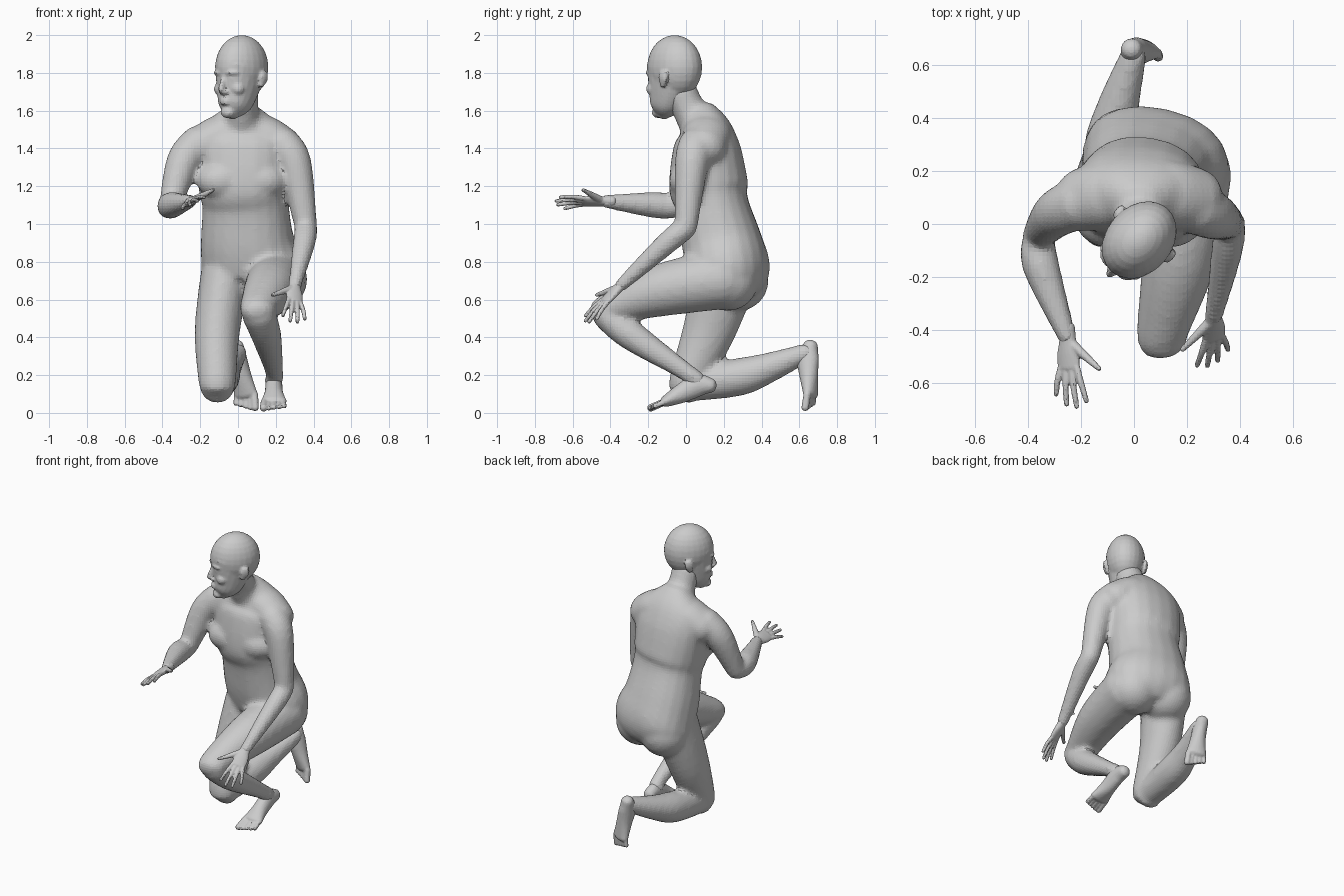
import bpy, bmesh, math
from mathutils import Vector, Matrix

cube = bpy.data.objects.get("Cube")
if cube:
    bpy.data.objects.remove(cube, do_unlink=True)

SIDES = 20
STEPS = 5
ACROSS, DEEP, UPRIGHT = Vector((1, 0, 0)), Vector((0, 1, 0)), Vector((0, 0, 1))
GREY = (.6, .6, .6, 1)
clay = bpy.data.materials.new("matte_grey")
clay.use_nodes = True
clay.diffuse_color = GREY
clay.node_tree.nodes["Principled BSDF"].inputs["Base Color"].default_value = GREY


def spline(before, start, end, after, t):
    """Catmull-Rom interpolation between start and end."""
    tangent_in = (end - before) / 2
    tangent_out = (after - start) / 2
    rise = end - start
    cubic = tangent_in + tangent_out - rise - rise
    square = rise - tangent_in - cubic
    return start + tangent_in * t + square * t * t + cubic * t * t * t


def bulge(value, power):
    return math.copysign(abs(value) ** power, value)


def tube(bm, stations, wide=ACROSS, end_wide=None, cap=.8, power=1):
    """Loft ellipses along a path; a station is (x, y, z, half width[, half depth]).
    A power below one makes the section boxier."""
    points = [Vector(s if len(s) == 5 else (*s, s[-1])) for s in stations]
    points = [points[0], *points, points[-1]]
    path = []
    for window in zip(points, points[1:], points[2:], points[3:]):
        path += [spline(*window, step / STEPS) for step in range(STEPS)]
    path.append(points[-1])
    last = len(path) - 1
    angles = [math.tau * k / SIDES for k in range(SIDES)]
    rings = []
    for i, point in enumerate(path):
        tangent = (path[min(i + 1, last)].xyz - path[max(i - 1, 0)].xyz).normalized()
        side = wide.lerp(end_wide or wide, i / last)
        side = (side - tangent * side.dot(tangent)).normalized()
        height = tangent.cross(side)
        half_width, half_depth = point[3], point[4]
        # The two ends are closed with domes
        domes = [0]
        if i == 0:
            domes = [-1.4, -1, -.5, 0]
        elif i == last:
            domes = [0, .5, 1, 1.4]
        for dome in domes:
            scale = math.cos(dome)
            centre = point.xyz + tangent * math.sin(dome) * min(half_width, half_depth) * cap
            rings.append([bm.verts.new(centre
                                       + side * half_width * scale * bulge(math.cos(a), power)
                                       + height * half_depth * scale * bulge(math.sin(a), power))
                          for a in angles])
    for lower, upper in zip(rings, rings[1:]):
        for k in range(SIDES):
            bm.faces.new((lower[k - 1], lower[k], upper[k], upper[k - 1]))
    bm.faces.new(rings[0][::-1])
    bm.faces.new(rings[-1])


def ball(bm, centre, size, yaw=0):
    matrix = Matrix.LocRotScale(Vector(centre), Matrix.Rotation(yaw, 3, 'Z'), Vector(size))
    bmesh.ops.create_uvsphere(bm, u_segments=24, v_segments=14, radius=1, matrix=matrix)


def finish(bm, name, voxel, smooth, matrix=Matrix()):
    """Fuse the overlapping volumes into one skin."""
    bm.transform(matrix)
    bmesh.ops.recalc_face_normals(bm, faces=bm.faces)
    mesh = bpy.data.meshes.new(name)
    bm.to_mesh(mesh)
    bm.free()
    mesh.materials.append(clay)
    part = bpy.data.objects.new(name, mesh)
    bpy.context.collection.objects.link(part)
    fuse = part.modifiers.new("fuse", 'REMESH')
    fuse.mode = 'VOXEL'
    fuse.voxel_size = voxel
    soften = part.modifiers.new("soften", 'SMOOTH')
    soften.factor = .5
    soften.iterations = smooth


# Torso, from the neck root down to the twisted pelvis
body = bmesh.new()
hip_line = Vector((1, -.25, 0))
tube(body, [(.02, .06, 1.6, .1, .09), (.02, .1, 1.5, .22, .14), (.02, .11, 1.4, .25, .18),
            (.03, .12, 1.2, .24, .21), (.04, .14, 1.1, .23, .19), (.05, .19, .9, .25, .21),
            (.08, .23, .75, .28, .21), (.08, .23, .65, .24, .16)],
     end_wide=hip_line, cap=.3, power=.9)
neck_root = Vector((.02, .11, 1.47))
for side in (-1, 1):
    middle = neck_root + ACROSS * side * .11
    ball(body, middle - UPRIGHT * .24 - DEEP * .1, (.13, .1, .1))                # chest
    ball(body, Vector((.08, .25, .7)) + hip_line * side * .11, (.16, .16, .16))  # buttocks
    shoulder = neck_root + Vector((side * .22, -.02, -.07))
    tube(body, [(*neck_root, .13, .1), (*middle, .13, .11), (*shoulder, .12, .11)], DEEP)
tube(body, [(.02, .1, 1.48, .12), (.02, .02, 1.6, .09), (.02, -.03, 1.7, .09)])  # neck

# Right arm held forward
tube(body, [(-.2, .08, 1.43, .1), (-.29, .04, 1.33, .09), (-.36, -.04, 1.09, .06)])
right_wrist = Vector((-.25, -.43, 1.12))
tube(body, [(-.36, -.05, 1.09, .06), (-.35, -.16, 1.1, .07), (*right_wrist, .035)])
# Left arm resting on the raised knee
left_wrist = Vector((.3, -.35, .67))
tube(body, [(.23, .06, 1.42, .1), (.3, .03, 1.32, .09), (.36, 0, .98, .06)])
tube(body, [(.36, 0, .98, .06), (.35, -.1, .9, .06), (*left_wrist, .035)])

# Left leg: thigh forward, shin slanting back to the foot
tube(body, [(.21, .2, .71, .16), (.17, -.13, .65, .14), (.11, -.39, .56, .1, .09), (.11, -.45, .54, .09, .07)])
tube(body, [(.11, -.42, .52, .09, .08), (.15, -.29, .41, .08), (.19, -.02, .23, .05), (.19, .06, .17, .05)])
# Right leg: thigh upright, shin lying back
tube(body, [(-.07, .21, .72, .13, .17), (-.11, .12, .43, .12, .14), (-.11, .01, .17, .1), (-.11, .01, .14, .09)])
tube(body, [(-.11, .02, .15, .09), (-.09, .28, .19, .1), (-.06, .44, .24, .08), (0, .64, .32, .05)])
finish(body, "body", .016, 7)

# Head, modelled facing the front and then turned to its right
head = bmesh.new()
ball(head, (0, 0, 1.83), (.125, .16, .17))
tube(head, [(0, -.09, 1.58, .04), (0, -.07, 1.62, .08), (0, -.04, 1.69, .1, .11), (0, -.01, 1.82, .12, .15)],
     cap=.5, power=.9)
tube(head, [(0, -.14, 1.79, .012), (0, -.17, 1.71, .016)])   # nose
ball(head, (0, -.15, 1.7), (.03, .02, .013))                 # nostrils
for lip in (1.64, 1.655):
    ball(head, (0, -.14, lip), (.03, .016, .01))
ball(head, (0, -.115, 1.59), (.04, .03, .03))                # chin
for side in (-1, 1):
    ball(head, (side * .045, -.13, 1.8), (.04, .026, .013), side * .35)  # brow
    ball(head, (side * .042, -.126, 1.77), (.02, .017, .012))            # eye
    ball(head, (side * .06, -.1, 1.715), (.038, .036, .035))             # cheek
    tube(head, [(side * .12, .02, 1.73, .01, .016), (side * .13, .03, 1.77, .012, .03),
                (side * .13, .035, 1.8, .01, .024)])                     # ear
finish(head, "head", .009, 3,
       Matrix.Translation((.02, -.06, 0)) @ Matrix.Rotation(math.radians(-41), 4, 'Z'))


def hand(name, wrist, along, thumb):
    """Palm, four splayed fingers and a thumb, with the back of the hand up."""
    along = Vector(along).normalized()
    thumb = Vector(thumb)
    thumb = (thumb - along * thumb.dot(along)).normalized()
    back = along.cross(thumb)
    if back.z < 0:
        back.negate()
    matrix = Matrix.Translation(wrist) @ Matrix((along, thumb, back)).transposed().to_4x4()
    bm = bmesh.new()
    tube(bm, [(-.04, 0, 0, .03), (.01, 0, 0, .034, .025), (.06, 0, 0, .046, .022), (.11, 0, 0, .046, .017)], DEEP)
    for finger, length in enumerate((.13, .15, .14, .1)):
        offset = .034 - .0225 * finger
        tube(bm, [(.11, offset, 0, .013), (.11 + length / 2, offset * 1.5, 0, .012),
                  (.11 + length, offset * 1.9, -.01, .01)], DEEP)
    tube(bm, [(.02, .015, 0, .02), (.06, .06, 0, .017), (.12, .13, 0, .01)], UPRIGHT)
    finish(bm, name, .006, 2, matrix)


hand("right_hand", right_wrist, along=(.04, -1, 0), thumb=(.85, 0, .45))
hand("left_hand", left_wrist, along=(0, -.7, -.7), thumb=(-.85, -.45, .1))


def foot(name, stations, tip, wide):
    """Heel-to-ball loft with five toes; wide points to the big toe."""
    wide = Vector(wide).normalized()
    bm = bmesh.new()
    tube(bm, stations, wide)
    root = Vector(stations[-1][:3])
    for toe in range(5):
        offset = wide * (.05 - .025 * toe)
        radius = .014 if toe else .02
        reach = 1 - .1 * max(toe - 1, 0)
        end = root.lerp(Vector(tip), reach) + offset * 1.1
        tube(bm, [(*(root + offset), radius), (*end, radius)], wide)
    finish(bm, name, .007, 3)


foot("left_foot", [(.19, .13, .145, .04), (.19, .06, .145, .045, .06), (.19, -.03, .1, .05), (.19, -.11, .06, .07, .03)],
     tip=(.19, -.19, .025), wide=(-1, 0, 0))
foot("right_foot", [(-.01, .66, .355, .04), (0, .645, .29, .045, .06), (.02, .65, .2, .05), (.04, .66, .1, .066, .034)],
     tip=(.04, .65, .025), wide=(.93, -.36, 0))
